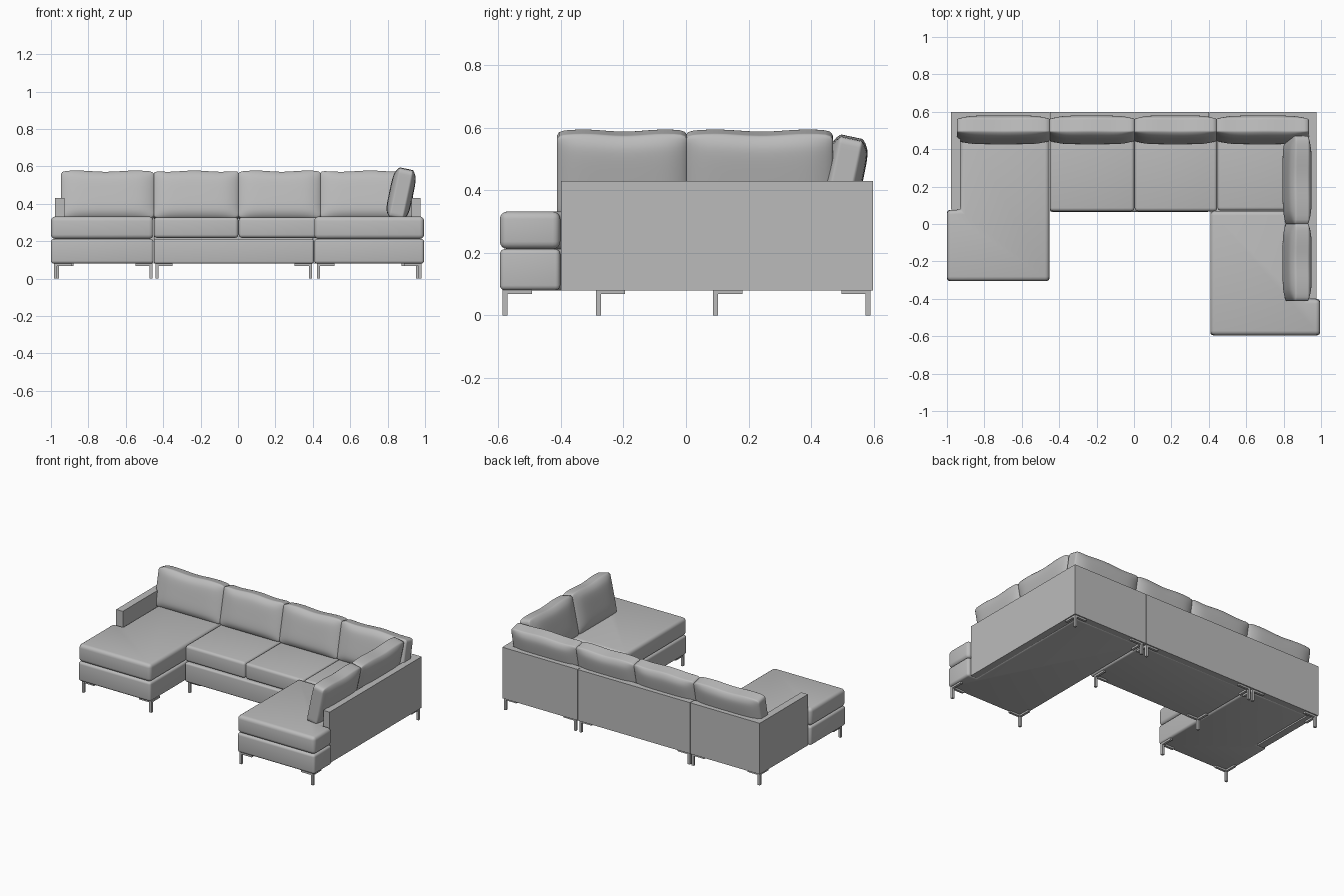
import bpy, bmesh, math
from mathutils import Matrix

if "Cube" in bpy.data.objects:
    bpy.data.objects.remove(bpy.data.objects["Cube"])

grey = bpy.data.materials.new("grey upholstery")
grey.diffuse_color = (0.5, 0.5, 0.5, 1)
grey.use_nodes = True
grey.node_tree.nodes["Principled BSDF"].inputs["Base Color"].default_value = grey.diffuse_color


def finish(name, bm, smooth=True):
    bmesh.ops.recalc_face_normals(bm, faces=bm.faces)
    me = bpy.data.meshes.new(name)
    bm.to_mesh(me)
    bm.free()
    ob = bpy.data.objects.new(name, me)
    bpy.context.collection.objects.link(ob)
    me.materials.append(grey)
    if smooth:
        bpy.ops.object.select_all(action='DESELECT')
        ob.select_set(True)
        bpy.context.view_layer.objects.active = ob
        bpy.ops.object.shade_smooth_by_angle(angle=math.radians(35))
    return ob


def slab(name, pts, z0, z1, bevel=0.0):
    """Plan outline pulled up from z0 to z1, with rounded edges."""
    bm = bmesh.new()
    face = bm.faces.new([bm.verts.new((x, y, z0)) for x, y in pts])
    up = bmesh.ops.extrude_face_region(bm, geom=[face])["geom"]
    for v in up:
        if isinstance(v, bmesh.types.BMVert):
            v.co.z = z1
    bmesh.ops.recalc_face_normals(bm, faces=bm.faces)
    if bevel:
        bmesh.ops.bevel(bm, geom=bm.edges[:], offset=bevel, segments=4,
                        profile=0.5, affect='EDGES', clamp_overlap=True)
    return finish(name, bm, bevel > 0)


def rect(x0, x1, y0, y1):
    return [(x0, y0), (x1, y0), (x1, y1), (x0, y1)]


def pillow(name, width, height, depth, loc, turn, lean=12):
    """Plump cushion, thick in the middle, leaning back."""
    bm = bmesh.new()
    bmesh.ops.create_cube(bm, size=1)
    bmesh.ops.subdivide_edges(bm, edges=bm.edges[:], cuts=9, use_grid_fill=True)
    for v in bm.verts:
        u, w = v.co.x * 2, v.co.z * 2
        plump = 0.6 + 0.4 * math.sqrt(max(0, (1 - u ** 4) * (1 - w ** 4)))
        wave = 0.004 * math.sin(5 * u + 20 * loc[0]) * max(0, w)
        v.co = (v.co.x * width, v.co.y * depth * plump, v.co.z * height + wave)
    bm.transform(Matrix.Translation(loc) @ Matrix.Rotation(math.radians(turn), 4, 'Z')
                 @ Matrix.Rotation(math.radians(-lean), 4, 'X'))
    ob = finish(name, bm, False)
    ob.data.shade_smooth()
    ob.modifiers.new("soften", 'SUBSURF').levels = 1
    ob.modifiers["soften"].render_levels = 1


def leg(name, x, y, dx, dy):
    """Corner bracket: a post with two flat bars under the frame."""
    t, n = 0.008, 0.085
    slab(name + "_post", rect(x - t, x + t, y - t, y + t), 0, 0.081)
    xs, ys = sorted((x - dx * t, x + dx * n)), sorted((y - dy * t, y + dy * n))
    slab(name + "_bar_across", rect(*xs, y - t, y + t), 0.068, 0.081)
    slab(name + "_bar_along", rect(x - t, x + t, *ys), 0.068, 0.081)


# Plan outlines of the two lounger ends
left_plan = [(-1.0, -0.305), (-0.452, -0.305), (-0.452, 0.555), (-0.927, 0.555),
             (-0.927, 0.075), (-1.0, 0.075)]
right_base_plan = [(0.408, -0.595), (0.995, -0.595), (0.995, -0.402), (0.928, -0.402),
                   (0.928, 0.555), (0.408, 0.555)]
right_seat_plan = [(0.408, -0.595), (0.995, -0.595), (0.995, -0.402), (0.928, -0.402),
                   (0.928, 0.07), (0.408, 0.07)]

# Upholstered bases
slab("left_base", left_plan, 0.08, 0.212, 0.016)
slab("middle_base", rect(-0.45, 0.405, 0.065, 0.555), 0.08, 0.212, 0.012)
slab("right_base", right_base_plan, 0.08, 0.212, 0.016)

# Seat cushions
slab("left_seat", left_plan, 0.212, 0.332, 0.024)
slab("middle_left_seat", rect(-0.45, 0.002, 0.068, 0.555), 0.218, 0.328, 0.018)
slab("middle_right_seat", rect(0.004, 0.445, 0.068, 0.555), 0.218, 0.328, 0.018)
slab("right_seat", right_seat_plan, 0.212, 0.332, 0.024)
slab("corner_seat", rect(0.446, 0.928, 0.072, 0.555), 0.212, 0.33, 0.018)

# Back panels and arms
for name, x0, x1 in (("left", -0.978, -0.451), ("middle", -0.449, 0.402),
                     ("right", 0.404, 0.975)):
    slab(name + "_back_panel", rect(x0, x1, 0.552, 0.598), 0.08, 0.43)
slab("left_arm", rect(-0.978, -0.928, 0.077, 0.5525), 0.08, 0.43)
slab("right_arm", rect(0.927, 0.975, -0.40, 0.5525), 0.08, 0.43)

# Loose back cushions along the back and the right side
for i, (a, b) in enumerate(((-0.947, -0.448), (-0.452, 0.004),
                            (0.0, 0.443), (0.438, 0.935))):
    pillow(f"back_cushion_{i + 1}", b - a, 0.255, 0.128, ((a + b) / 2, 0.503, 0.443), 0)
for i, (a, b) in enumerate(((-0.413, 0.004), (-0.002, 0.47))):
    pillow(f"side_cushion_{i + 1}", b - a, 0.268, 0.128, (0.872, (a + b) / 2, 0.453), -90)

# Legs: x, y and the inward directions of the bars
spots = [(-0.975, -0.28, 1, 1), (-0.464, -0.28, -1, 1), (-0.965, 0.582, 1, -1),
         (-0.464, 0.582, -1, -1), (-0.434, 0.095, 1, 1), (0.388, 0.095, -1, 1),
         (-0.434, 0.582, 1, -1), (0.388, 0.582, -1, -1), (0.43, -0.578, 1, 1),
         (0.972, -0.578, -1, 1), (0.43, 0.582, 1, -1), (0.96, 0.582, -1, -1)]
for i, s in enumerate(spots):
    leg(f"leg_{i + 1}", *s)
